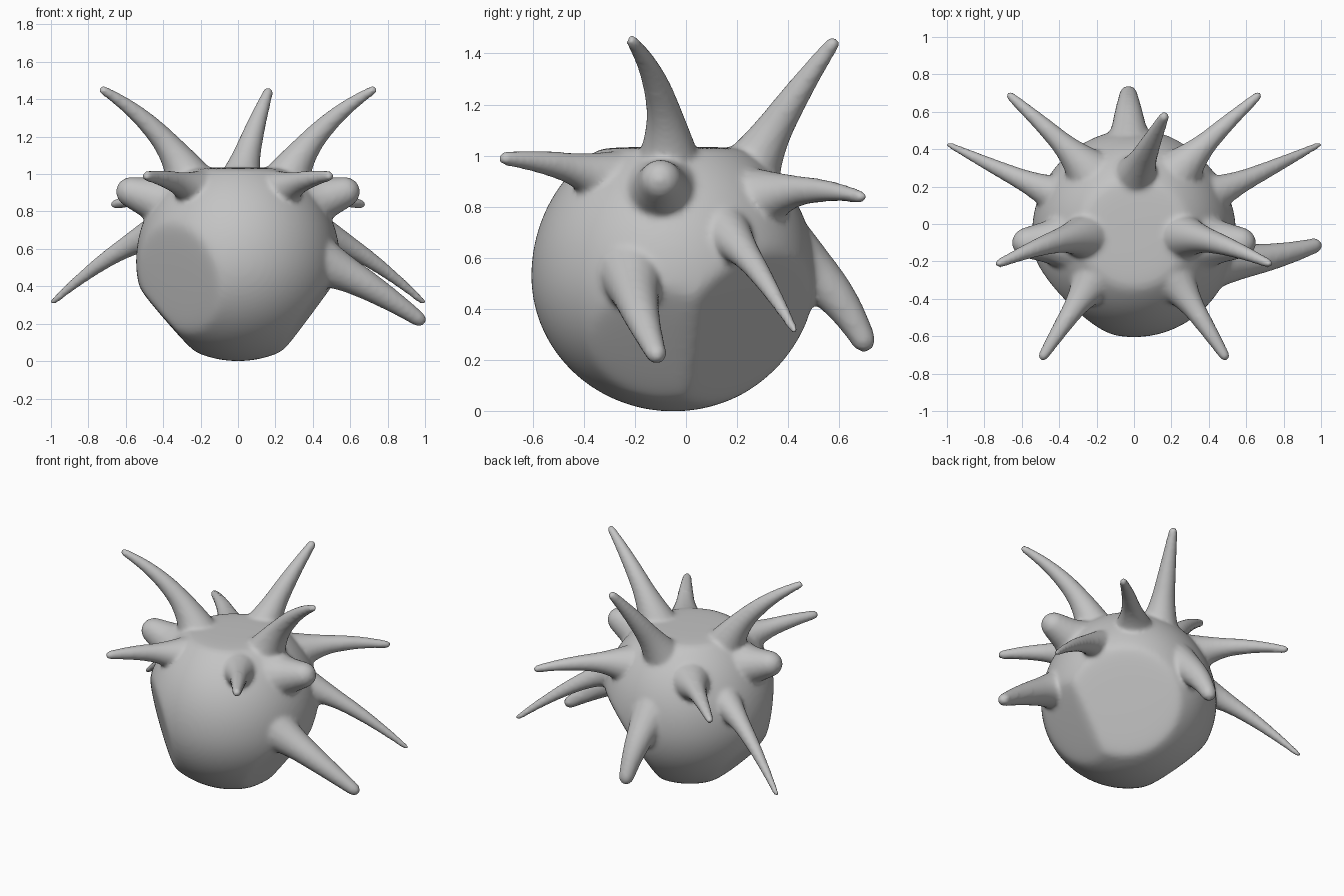
import bpy, bmesh, math
from mathutils import Vector

cube = bpy.data.objects.get("Cube")
if cube:
    bpy.data.objects.remove(cube, do_unlink=True)

grey = bpy.data.materials.new("plain_grey")
grey.use_nodes = True
colour = (0.55, 0.55, 0.55, 1)
grey.diffuse_color = colour
grey.node_tree.nodes["Principled BSDF"].inputs["Base Color"].default_value = colour

bm = bmesh.new()


def add_body(centre, size, flats):
    """Rounded body with softly flattened areas: (direction, depth)."""
    verts = bmesh.ops.create_icosphere(bm, subdivisions=5, radius=1)["verts"]
    for v in verts:
        p = Vector([a * b for a, b in zip(v.co, size)])
        if p.z > 0:
            p.z *= 1.1
        for direction, depth in flats:
            n = Vector(direction).normalized()
            over = p.dot(n) - depth
            if over > 0:
                p -= n * over * over / (over + 0.025)
        v.co = p + Vector(centre)


def add_spike(root, bend, tip, root_r, tip_r, flare=0.06):
    """Tapered tube along a bent path, flared at the root, round at the tip."""
    root, bend, tip = Vector(root), Vector(bend), Vector(tip)
    length = (bend - root).length + (tip - bend).length
    cap = tip_r / length
    times = [i / 20 * (1 - cap) for i in range(21)]
    times += [1 - cap * (1 - math.sin(a * math.pi / 10)) for a in range(1, 5)]
    rings, sides = [], 16
    for t in times:
        centre = root * (1 - t) ** 2 + bend * 2 * t * (1 - t) + tip * t * t
        axis = ((bend - root) * (1 - t) + (tip - bend) * t).normalized()
        u = axis.cross(Vector((0, 1, 0.2))).normalized()
        w = axis.cross(u)
        r = tip_r + (root_r - tip_r) * (1 - t) + flare * max(0, 1 - t / 0.5) ** 2
        if t > 1 - cap:
            r *= math.sqrt(max(0, 1 - ((t - 1 + cap) / cap) ** 2))
        rings.append([bm.verts.new(centre + r * (u * math.cos(a) + w * math.sin(a)))
                      for a in (2 * math.pi * k / sides for k in range(sides))])
    for low, high in zip(rings, rings[1:]):
        for k in range(sides):
            j = (k + 1) % sides
            bm.faces.new((low[k], low[j], high[j], high[k]))
    bm.faces.new(rings[0][::-1])
    bm.faces.new(rings[-1])


add_body((0, -0.05, 0.53), (0.545, 0.555, 0.53), [
    ((0, 0, 1), 0.485),
    ((0.6, 0.6, -0.5), 0.41),
    ((-0.65, -0.65, -0.2), 0.45),
    ((0.82, -0.1, -0.6), 0.46),
    ((-0.75, 0, -0.65), 0.48),
])

# Mirrored spikes
for s in (1, -1):
    # front
    add_spike((s * .2, -.28, .89), (s * .34, -.47, .98), (s * .5, -.73, .99), .085, .026)
    # top
    add_spike((s * .23, -.07, .9), (s * .37, -.05, 1.25), (s * .74, -.22, 1.46), .1, .023)
    # back
    add_spike((s * .23, .27, .82), (s * .4, .46, .9), (s * .68, .70, .835), .085, .023)
    # low side
    add_spike((s * .35, .13, .71), (s * .62, .24, .65), (s * 1.0, .43, .305), .085, .017, .05)
    # side knob
    add_spike((s * .33, -.09, .83), (s * .5, -.1, .88), (s * .65, -.1, .93), .15, .062, .06)

# Single spikes
add_spike((-.01, .21, .86), (.04, .34, 1.13), (.17, .59, 1.46), .11, .026)
add_spike((-.02, .3, .65), (-.03, .57, .56), (-.03, .715, .235), .135, .042, .08)
add_spike((.3, -.2, .58), (.62, -.23, .48), (1.0, -.105, .2), .135, .037, .08)

bmesh.ops.recalc_face_normals(bm, faces=bm.faces)
mesh = bpy.data.meshes.new("spiky_body")
bm.to_mesh(mesh)
bm.free()
body = bpy.data.objects.new("spiky_body", mesh)
bpy.context.collection.objects.link(body)
bpy.context.view_layer.objects.active = body
body.select_set(True)

# Fuse the parts into one skin and soften the joins
remesh = body.modifiers.new("fuse", 'REMESH')
remesh.mode = 'VOXEL'
remesh.voxel_size = 0.013
soften = body.modifiers.new("soften", 'SMOOTH')
soften.factor = 0.5
soften.iterations = 9
for name in ("fuse", "soften"):
    bpy.ops.object.modifier_apply(modifier=name)

body.data.materials.clear()
body.data.materials.append(grey)
bpy.ops.object.shade_smooth()
